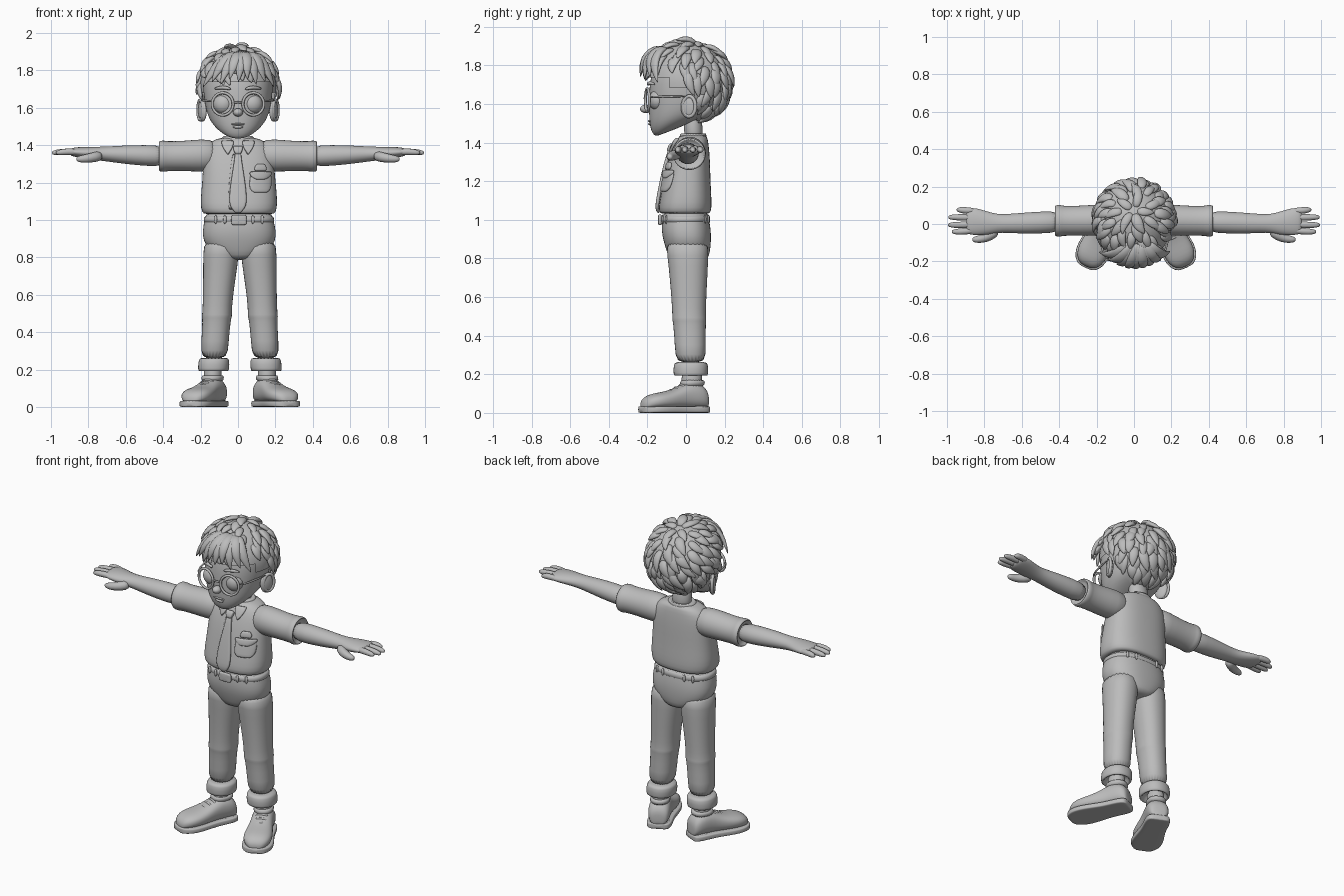
import bpy, bmesh, math, random
from mathutils import Vector, Matrix
from mathutils.bvhtree import BVHTree

random.seed(4)
cube = bpy.data.objects.get("Cube")
if cube:
    bpy.data.objects.remove(cube)

clay = bpy.data.materials.new("plain grey")
clay.use_nodes = True
GREY = (.5, .5, .5, 1)
clay.diffuse_color = GREY
clay.node_tree.nodes["Principled BSDF"].inputs["Base Color"].default_value = GREY


def finish(bm, name, subdiv=0, thick=0):
    """Turn a bmesh into a smooth object with the shared material."""
    if not thick:
        bmesh.ops.recalc_face_normals(bm, faces=bm.faces)
    mesh = bpy.data.meshes.new(name)
    bm.to_mesh(mesh)
    bm.free()
    mesh.materials.append(clay)
    for poly in mesh.polygons:
        poly.use_smooth = True
    obj = bpy.data.objects.new(name, mesh)
    bpy.context.collection.objects.link(obj)
    if thick:
        solid = obj.modifiers.new("thickness", "SOLIDIFY")
        solid.thickness, solid.offset = thick, 0
    if subdiv:
        obj.modifiers.new("rounding", "SUBSURF").levels = subdiv
        obj.modifiers["rounding"].render_levels = subdiv
    return obj


def skin(bm, rings):
    """Join rings of points into a closed tube."""
    loops = [[bm.verts.new(p) for p in ring] for ring in rings]
    n = len(loops[0])
    for a, b in zip(loops, loops[1:]):
        for i in range(n):
            bm.faces.new((a[i], a[(i + 1) % n], b[(i + 1) % n], b[i]))
    bm.faces.new(loops[0])
    bm.faces.new(loops[-1])


def loft(name, axis, sections, power=2.0, side=1, place=None, tilt=0, n=24):
    """Sections are (position on axis, centre u, centre v, radius u, radius v)."""
    rings = []
    for k, (t, cu, cv, ru, rv) in enumerate(sections):
        ring = []
        for i in range(n):
            a = math.tau * i / n
            c, s = math.cos(a), math.sin(a)
            u = cu + ru * math.copysign(abs(c) ** (2 / power), c)
            v = cv + rv * math.copysign(abs(s) ** (2 / power), s)
            p = Vector({"X": (t, u, v), "Y": (u, t, v), "Z": (u, v, t)}[axis])
            if tilt:
                p.z += max(0, 1 - k / 5) * tilt * (p.y + .15)
            p.x *= side
            ring.append(place @ p if place else p)
        rings.append(ring)
    bm = bmesh.new()
    skin(bm, rings)
    return finish(bm, name, 1)


def tube(bm, points, radii, up=(0, 0, 1), flat=1.0, n=8):
    """Tapered tube along points, squashed along the up direction."""
    pts, rings = [Vector(p) for p in points], []
    for i, p in enumerate(pts):
        t = (pts[min(i + 1, len(pts) - 1)] - pts[max(i - 1, 0)]).normalized()
        side = t.cross(Vector(up)).normalized()
        lift = side.cross(t)
        rings.append([p + radii[i] * (side * math.cos(math.tau * j / n)
                      + lift * flat * math.sin(math.tau * j / n)) for j in range(n)])
    skin(bm, rings)


def rod(name, points, radii, **kw):
    bm = bmesh.new()
    tube(bm, points, radii, **kw)
    return finish(bm, name, 1)


def ball(name, centre, size, turn=0):
    bm = bmesh.new()
    m = Matrix.Translation(centre) @ Matrix.Rotation(turn, 4, "Z") @ Matrix.Diagonal((*size, 1))
    bmesh.ops.create_uvsphere(bm, u_segments=24, v_segments=14, radius=1, matrix=m)
    return finish(bm, name)


def hoop(name, centre, ru, rv, thick, turn, n=32):
    """Ring standing upright, turned about z."""
    m, bm, loops = Matrix.Translation(centre) @ Matrix.Rotation(turn, 4, "Z"), bmesh.new(), []
    for i in range(n):
        a = math.tau * i / n
        loops.append([bm.verts.new(m @ Vector((
            (ru + thick * math.cos(b)) * math.cos(a), thick * math.sin(b),
            (rv + thick * math.cos(b)) * math.sin(a)))) for b in [math.tau * j / 8 for j in range(8)]])
    for i in range(n):
        for j in range(8):
            a, b, k = loops[i], loops[(i + 1) % n], (j + 1) % 8
            bm.faces.new((a[j], a[k], b[k], b[j]))
    return finish(bm, name)


# Shirt
torso = loft("shirt_body", "Z", [
    (1.035, .005, -.005, .17, .11), (1.03, .005, -.005, .19, .13), (1.06, .005, -.005, .205, .138),
    (1.12, .005, 0, .205, .132), (1.2, .005, .005, .197, .122), (1.3, .003, .015, .19, .11),
    (1.37, .002, .025, .185, .095), (1.42, 0, .033, .15, .08), (1.445, 0, .04, .085, .065)], 2.5, n=32)
for s, tag in ((1, "left"), (-1, "right")):
    loft(tag + "_sleeve", "X", [
        (.1, .025, 1.345, .08, .085), (.2, .02, 1.345, .085, .088), (.3, .017, 1.342, .08, .08),
        (.385, .017, 1.341, .08, .08), (.39, .017, 1.341, .086, .085), (.42, .017, 1.341, .085, .083),
        (.425, .017, 1.341, .074, .073), (.4, .017, 1.341, .07, .068)], side=s)
bpy.context.view_layer.update()
surface = BVHTree.FromObject(torso, bpy.context.evaluated_depsgraph_get())


def applique(name, rows, lift=.008, thick=.012, cols=6):
    """Cloth piece laid on the shirt front; rows are (z, left x, right x)."""
    bm, grid = bmesh.new(), []
    for z, x0, x1 in rows:
        line = []
        for i in range(cols + 1):
            x = x0 + (x1 - x0) * i / cols
            hit = surface.ray_cast(Vector((x, -1, z)), Vector((0, 1, 0)))[0]
            line.append(bm.verts.new((x, (hit.y if hit else -.05) - lift, z)))
        grid.append(line)
    for a, b in zip(grid, grid[1:]):
        for i in range(cols):
            bm.faces.new((a[i], a[i + 1], b[i + 1], b[i]))
    return finish(bm, name, 1, thick)


# Tie, placket, collar and pocket
applique("tie", [(1.37, -.016, .016), (1.33, -.018, .018), (1.24, -.033, .033), (1.15, -.046, .046),
                 (1.09, -.048, .048), (1.06, -.036, .036), (1.035, -.008, .008)], .012, .018)
applique("tie_knot", [(1.395, -.026, .026), (1.375, -.026, .026), (1.35, -.014, .014)], .016, .024)
applique("shirt_placket", [(1.36, -.03, .012), (1.2, -.05, .012), (1.05, -.055, .012)], .003, .006)
for s, tag in ((1, "left"), (-1, "right")):
    applique(tag + "_collar_wing", [(1.425, s * .02, s * .09), (1.4, s * .024, s * .088),
             (1.375, s * .035, s * .075), (1.35, s * .052, s * .056)], .01, .014)
applique("pocket", [(1.25, .065, .18), (1.2, .06, .18), (1.165, .06, .178), (1.145, .085, .155)], .007, .014)
applique("pocket_flap", [(1.26, .06, .183), (1.235, .06, .183), (1.215, .1, .14)], .015, .012)
applique("pocket_badge", [(1.3, .1, .14), (1.28, .085, .155), (1.26, .09, .15)], .01, .014)
loft("collar_band", "Z", [(1.4, 0, .035, .1, .075), (1.43, 0, .035, .092, .072),
                          (1.455, 0, .04, .078, .064), (1.44, 0, .04, .065, .055)])
loft("neck", "Z", [(1.4, 0, .04, .06, .05), (1.46, 0, .04, .058, .048), (1.56, 0, .03, .06, .05)])

# Trousers and belt
loft("trouser_hips", "Z", [
    (.785, .008, .015, .06, .085), (.81, .008, .015, .12, .105), (.86, .008, .01, .185, .118),
    (.92, .007, .003, .198, .128), (.97, .006, 0, .192, .126), (1.01, .005, -.002, .182, .12),
    (1.05, .005, -.002, .175, .115)], 2.4, n=32)
loft("belt", "Z", [(.985, .005, -.002, .18, .118), (.985, .005, -.002, .191, .127),
                   (1.022, .005, -.002, .187, .124), (1.022, .005, -.002, .175, .115)], 2.4, n=32)
loft("belt_buckle", "Y", [(-.145, .005, 1.0, .038, .024), (-.142, .005, 1.0, .042, .028),
                          (-.12, .005, 1.0, .042, .028)], 6)
for x in (-.12, -.07, .08, .13):
    y = .125 * (1 - abs(x / .19) ** 2.4) ** (1 / 2.4)
    for front in (-1, 1):
        rod("belt_loop", [(x, front * y - .002, .975), (x, front * y - .002, 1.03)],
            [.011, .011], up=(0, 1, 0), flat=.7)

for s, tag in ((1, "left"), (-1, "right")):
    shift = Matrix.Translation((.01, 0, 0))
    loft(tag + "_trouser_leg", "Z", [
        (.9, .1, .005, .092, .115), (.82, .1, .01, .097, .107), (.7, .109, .013, .088, .098),
        (.58, .118, .015, .08, .09), (.5, .122, .016, .079, .087), (.485, .123, .017, .082, .09),
        (.47, .124, .018, .076, .085), (.35, .133, .022, .073, .08), (.25, .138, .025, .074, .08)],
        2.2, s, shift)
    loft(tag + "_trouser_cuff", "Z", [
        (.265, .138, .025, .073, .079), (.255, .138, .025, .083, .09), (.2, .141, .025, .085, .091),
        (.19, .141, .025, .078, .085), (.195, .141, .025, .064, .07), (.24, .141, .025, .06, .066)],
        2.2, s, shift)
    loft(tag + "_sock", "Z", [(.1, .145, .03, .05, .055), (.17, .145, .03, .047, .052),
                              (.24, .145, .03, .05, .055)], 2, s, shift)
    # Shoes: built straight, then turned outward at the ankle
    turn = Matrix.Translation((s * .147 + .01, .03, 0)) @ Matrix.Rotation(s * math.radians(25), 4, "Z")
    profile = [(.083, .035, .085), (.075, .055, .125), (.04, .066, .155), (-.02, .064, .165),
               (-.07, .066, .14), (-.13, .077, .115), (-.19, .084, .105), (-.24, .075, .095),
               (-.272, .05, .075), (-.283, .025, .05)]
    loft(tag + "_shoe", "Y", [(y, 0, top / 2 + .01, r, top / 2 - .01) for y, r, top in profile],
         2.4, s, turn)
    loft(tag + "_sole", "Y", [(y * 1.03, 0, .017, r + .008, .017) for y, r, top in profile], 6, s, turn)
    loft(tag + "_heel", "Z", [(0, 0, .03, .064, .055), (.045, 0, .03, .07, .06)], 3, s, turn)
    loft(tag + "_shoe_opening", "Z", [(.13, 0, 0, .06, .07), (.165, 0, .005, .058, .065),
                                      (.172, 0, .005, .05, .056)], 2.2, s, turn)
    for k in range(3):
        y, z = -.06 - .028 * k, .152 - .013 * k
        rod(tag + "_lace", [turn @ Vector((x, y, z - abs(x) * .5)) for x in (-.04, -.015, .015, .04)],
            [.006, .008, .008, .006])

    # Arms and hands
    loft(tag + "_arm", "X", [
        (.38, .012, 1.341, .058, .058), (.5, .008, 1.345, .059, .056), (.6, .004, 1.349, .056, .05),
        (.68, .003, 1.352, .05, .042), (.73, .003, 1.354, .05, .038), (.78, .004, 1.357, .062, .034),
        (.84, .012, 1.361, .073, .03), (.88, .015, 1.363, .072, .024), (.9, .015, 1.363, .06, .016)], side=s)
    for name, y, tip in (("index", -.04, .975), ("middle", -.005, .996), ("ring", .035, .994), ("little", .073, .95)):
        rod(f"{tag}_{name}_finger", [(s * .84, y * .9 + .003, 1.362), (s * .91, y, 1.366),
            (s * (tip - .02), y * 1.04, 1.361), (s * tip, y * 1.04, 1.358)], [.018, .02, .017, .008])
    rod(tag + "_thumb", [(s * .73, -.03, 1.345), (s * .77, -.065, 1.335), (s * .82, -.082, 1.327),
                         (s * .855, -.083, 1.325), (s * .865, -.083, 1.325)], [.03, .03, .024, .018, .008])

    # Ears, eyes, brows and glasses
    ball(tag + "_ear", (s * .19, .012, 1.585), (.018, .042, .06), s * -.4)
    hoop(tag + "_ear_rim", (s * .2, .018, 1.588), .034, .052, .01, s * 1.15)
    ball(tag + "_eye", (s * .08, -.15, 1.62), (.052, .042, .052), s * .2)
    rod(tag + "_brow", [(s * .035, -.197, 1.698), (s * .08, -.192, 1.713), (s * .13, -.16, 1.7)],
        [.008, .013, .006])
    hoop(tag + "_glasses_rim", (s * .082, -.2, 1.62), .057, .06, .0075, s * .18)
    rod(tag + "_glasses_arm", [(s * .14, -.19, 1.635), (s * .172, -.15, 1.638), (s * .198, .01, 1.64)],
        [.006, .006, .006])
rod("glasses_bridge", [(-.028, -.208, 1.625), (0, -.218, 1.632), (.028, -.208, 1.625)], [.006, .006, .006])

# Head and face
loft("head", "Z", [
    (1.433, 0, -.115, .03, .03), (1.44, 0, -.105, .065, .06), (1.47, 0, -.06, .115, .122),
    (1.51, 0, -.03, .148, .16), (1.56, 0, -.015, .166, .177), (1.62, 0, -.008, .178, .185),
    (1.7, 0, 0, .188, .19), (1.78, 0, .01, .185, .185), (1.86, 0, .015, .14, .14), (1.9, 0, .015, .06, .06)],
    2.15, tilt=.4, n=32)
ball("nose", (0, -.208, 1.575), (.026, .03, .022))
ball("upper_lip", (0, -.186, 1.512), (.038, .01, .006))
ball("lower_lip", (0, -.184, 1.497), (.028, .012, .008))

# Hair: a cap trimmed to the hairline, covered in overlapping locks
CENTRE, SIZE = Vector((0, .01, 1.71)), Vector((.205, .213, .21))
POLE = Matrix.Rotation(-.3, 3, "X")


def hairline(y):
    return 1.74 if y < -.1 else 1.67 if y < .05 else 1.5


def on_scalp(theta, phi, height):
    d = POLE @ Vector((math.sin(theta) * math.cos(phi), math.sin(theta) * math.sin(phi), math.cos(theta)))
    return CENTRE + d * SIZE * height


bm = bmesh.new()
bmesh.ops.create_uvsphere(bm, u_segments=40, v_segments=24, radius=1,
                          matrix=Matrix.Translation(CENTRE) @ Matrix.Diagonal((*SIZE, 1)))
low = [f for f in bm.faces if f.calc_center_median().z < hairline(f.calc_center_median().y)]
bmesh.ops.delete(bm, geom=low, context="FACES")
finish(bm, "hair_cap")

bm = bmesh.new()
for row in range(9):
    theta = .08 + row * .235
    count = max(5, int(24 * math.sin(theta)))
    for i in range(count):
        phi = math.tau * (i + .5 * (row % 2) + random.uniform(-.2, .2)) / count
        reach, swirl = random.uniform(.42, .6), random.uniform(-.1, .35)
        rise = random.uniform(.08, .16) * (1 if theta < 1.5 else .6)
        path = [on_scalp(theta + reach * t, phi + swirl * t * t, .97 + rise * math.sqrt(t) * (1.15 - .15 * t))
                for t in (0, .3, .6, .85, 1)]
        if path[-1].z > hairline(path[-1].y) - .03:
            w = random.uniform(.026, .036)
            tube(bm, path, [w * .6, w, w * .9, w * .5, w * .08], path[2] - CENTRE, .55)
finish(bm, "hair_locks", 1)

# Fringe swept to both sides of a parting
bm = bmesh.new()
for i in range(9):
    x = -.19 + .048 * i
    y = -.235 + 2.4 * x * x
    end = Vector((x, y, 1.735 - abs(x) * .15 + .02 * (i % 2)))
    root = Vector((.03 + x * .25, -.1, 1.89))
    mid = (root + end) / 2 + Vector((0, -.04, .035))
    path = [root, (root + mid) / 2 + Vector((0, -.01, .015)), mid, (mid + end) / 2 + Vector((0, -.012, .012)), end]
    tube(bm, path, [.02, .033, .035, .024, .003], mid - CENTRE, .6)
finish(bm, "hair_fringe", 1)
